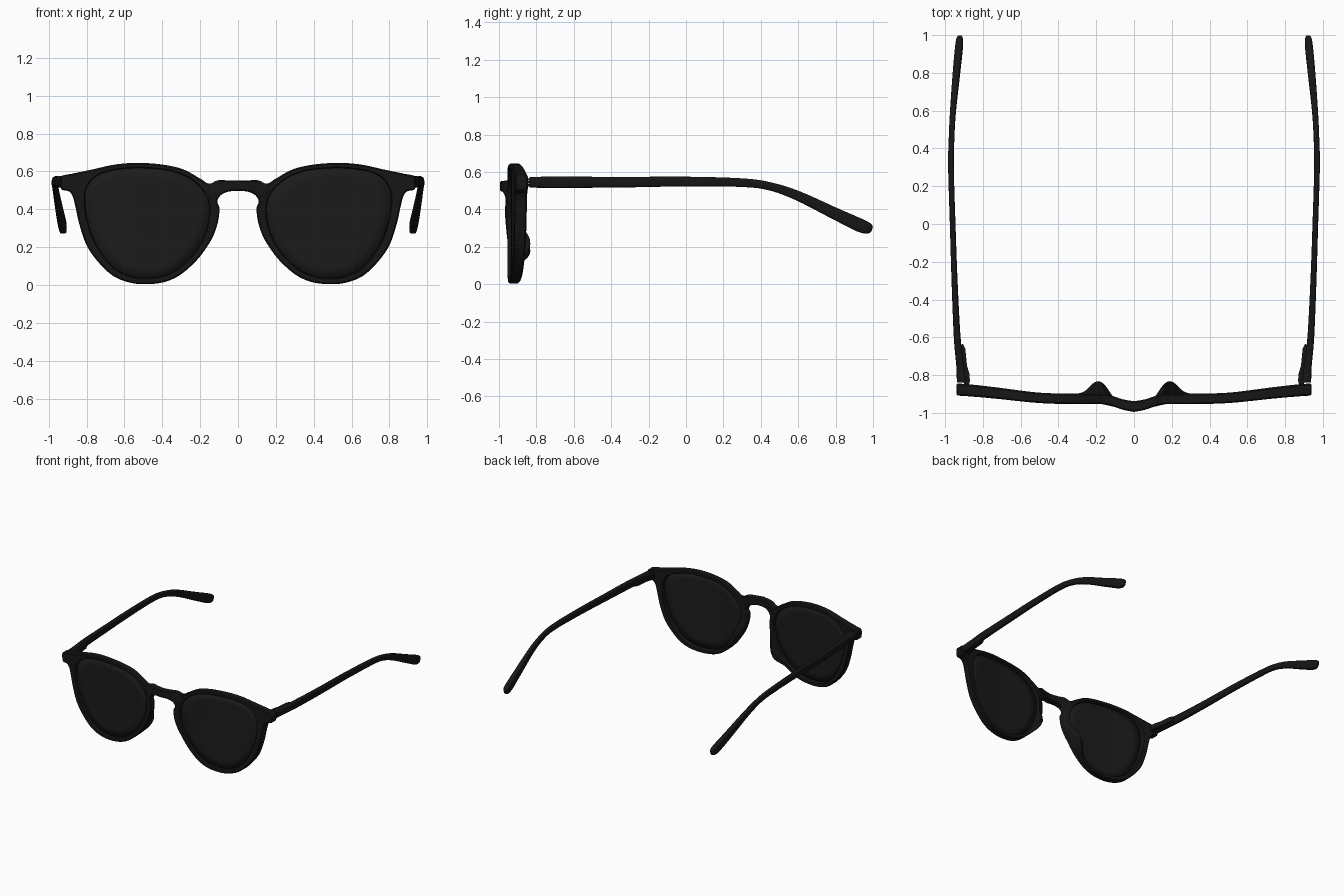
import bpy, bmesh, math
from mathutils import Vector

if "Cube" in bpy.data.objects:
    bpy.data.objects.remove(bpy.data.objects["Cube"])


def spline(pts, closed=False, n=8):
    """Catmull-Rom through tuples of any length."""
    out, c = [], len(pts)
    for i in range(c if closed else c - 1):
        ids = [i - 1, i, i + 1, i + 2]
        q = [pts[k % c] if closed else pts[max(0, min(c - 1, k))] for k in ids]
        for s in range(n):
            t = s / n
            out.append(tuple(0.5 * (2 * b + (d - a) * t + (2 * a - 5 * b + 4 * d - e) * t * t
                                    + (3 * b - a - 3 * d + e) * t ** 3) for a, b, d, e in zip(*q)))
    if not closed:
        out.append(tuple(pts[-1]))
    return out


# front and back y of the frame front, by distance from the middle
DEPTH = spline([(0, -.995, -.938), (.06, -.983, -.928), (.14, -.957, -.903), (.2, -.953, -.9),
                (.3, -.954, -.898), (.5, -.948, -.893), (.72, -.926, -.866),
                (.85, -.914, -.851), (.96, -.907, -.842)], n=6)


def bend(x, d, z):
    """Flat position (d from -1 front to 1 back) to the wrapped frame surface."""
    x0 = abs(x)
    f, b = DEPTH[-1][1:]
    for p, q in zip(DEPTH, DEPTH[1:]):
        if p[0] <= x0 <= q[0]:
            t = (x0 - p[0]) / (q[0] - p[0])
            f, b = p[1] + (q[1] - p[1]) * t, p[2] + (q[2] - p[2]) * t
            break
    # nose pads swell out of the back of the rim
    if d > 0 and z < .45:
        b += .068 * math.exp(-((x0 - .19) / .06) ** 2) * math.exp(-((z - .2) / .11) ** 4)
    return Vector((x, f + (b - f) * (d + 1) / 2, z))


def material(name, col):
    m = bpy.data.materials.new(name)
    m.diffuse_color = col
    m.use_nodes = True
    m.node_tree.nodes["Principled BSDF"].inputs["Base Color"].default_value = m.diffuse_color
    return m


BLACK = material("black_acetate", (.008, .008, .008, 1))
DARK = material("dark_lens", (.011, .011, .011, 1))


def finish(bm, name, mat, mirror=True):
    bmesh.ops.recalc_face_normals(bm, faces=bm.faces)
    me = bpy.data.meshes.new(name)
    bm.to_mesh(me)
    bm.free()
    ob = bpy.data.objects.new(name, me)
    bpy.context.collection.objects.link(ob)
    me.materials.append(mat)
    if mirror:
        ob.modifiers.new("mirror", 'MIRROR')
    return ob


def bridge_rings(bm, rings):
    for a, b in zip(rings, rings[1:]):
        for i in range(len(a)):
            j = (i + 1) % len(a)
            bm.faces.new((a[i], a[j], b[j], b[i]))


def inset(loop, amount):
    """Move a closed 2D loop inward (positive) or outward (negative)."""
    c = len(loop)
    area = sum(loop[i - 1][0] * loop[i][1] - loop[i][0] * loop[i - 1][1] for i in range(c))
    s = amount if area > 0 else -amount
    out = []
    for i in range(c):
        t = (Vector(loop[(i + 1) % c]) - Vector(loop[i - 1])).normalized()
        out.append((loop[i][0] - t.y * s, loop[i][1] + t.x * s))
    return out


# frame front: outline of both rims, bridge and end pieces, with two lens holes
half = [(0, .553), (.06, .553), (.11, .552), (.153, .535), (.2, .562), (.29, .611), (.4, .636),
        (.53, .645), (.65, .636), (.77, .61), (.88, .587), (.932, .575), (.939, .54), (.932, .505),
        (.895, .495), (.874, .47), (.858, .41), (.838, .32), (.8, .21), (.74, .123), (.66, .048),
        (.57, .012), (.475, .004), (.38, .018), (.3, .057), (.22, .128), (.165, .2), (.128, .265),
        (.105, .337), (.098, .405), (.109, .442), (.09, .475), (.05, .493), (0, .496)]
hole_pts = [(.152, .42), (.19, .505), (.27, .57), (.38, .606), (.53, .617), (.66, .605),
            (.75, .573), (.802, .505), (.806, .41), (.79, .32), (.755, .225), (.7, .14), (.64, .08),
            (.56, .045), (.47, .037), (.38, .053), (.29, .107), (.21, .2), (.165, .3)]
outline = spline(half + [(-x, z) for x, z in half[-2:0:-1]], True, 6)
hole = spline(hole_pts, True, 6)
bm = bmesh.new()
caps = {0: [], 3: []}
for loop, b in ((outline, .007), (hole, -.005), ([(-x, z) for x, z in hole], -.005)):
    soft = inset(loop, b)
    rings = [[bm.verts.new((x, d, z)) for x, z in lp]
             for lp, d in ((soft, -1), (loop, -.75), (loop, .75), (soft, 1))]
    bridge_rings(bm, rings)
    for k in caps:
        r = rings[k]
        caps[k] += [bm.edges.get((r[i - 1], r[i])) for i in range(len(r))]
for k, edges in caps.items():
    bmesh.ops.triangle_fill(bm, use_beauty=True, edges=edges, normal=(0, 1 if k else -1, 0))
for v in bm.verts:
    v.co = bend(*v.co)
finish(bm, "frame_front", BLACK, mirror=False)

# lenses: concentric rings following the wrap of the frame
bm = bmesh.new()
edge, mid = inset(hole, -.006), Vector((.48, .34))
rings = []
for s in (1, .8, .6, .4, .2):
    ring = [mid + (Vector(p) - mid) * s for p in edge]
    rings.append([bm.verts.new(bend(p.x, -.2, p.y)) for p in ring])
bridge_rings(bm, rings)
bm.faces.new(rings[-1])
ob = finish(bm, "lenses", DARK)
sol = ob.modifiers.new("thickness", 'SOLIDIFY')
sol.thickness, sol.offset = .012, 0

# temples: rounded section swept along the arm (y, x, z, half width, half height)
arm = [(-.838, .912, .545, .026, .028), (-.75, .92, .545, .021, .03), (-.6, .936, .545, .018, .03),
       (-.3, .95, .546, .016, .028), (0, .96, .549, .015, .026), (.3, .969, .543, .015, .023),
       (.45, .966, .523, .015, .022), (.6, .958, .472, .016, .026), (.8, .94, .376, .02, .032),
       (.93, .927, .315, .021, .036), (.98, .923, .298, .017, .028), (.995, .922, .293, .007, .012)]
path = spline(arm, n=6)
bm = bmesh.new()
rings = []
for i, (y, x, z, hx, hz) in enumerate(path):
    p, q = path[max(0, i - 1)], path[min(len(path) - 1, i + 1)]
    t = Vector((0, q[0] - p[0], q[2] - p[2])).normalized()
    ring = []
    for k in range(20):
        c, s = math.cos(k * math.tau / 20), math.sin(k * math.tau / 20)
        u = math.copysign(abs(c) ** .55, c) * hx
        w = math.copysign(abs(s) ** .55, s) * hz
        ring.append(bm.verts.new((x + u, y - t.z * w, z + t.y * w)))
    rings.append(ring)
bridge_rings(bm, rings)
bm.faces.new(rings[0])
bm.faces.new(rings[-1])
finish(bm, "temples", BLACK)


# hinges: tapered plate on the arm, knuckle barrels at the joint
bm = bmesh.new()
plate = [(.868, -.835), (.872, -.79), (.884, -.75), (.893, -.66), (.905, -.635), (.925, -.64),
         (.915, -.835)]
bridge_rings(bm, [[bm.verts.new((x, y, z)) for x, y in plate] for z in (.525, .565)])
bmesh.ops.holes_fill(bm, edges=bm.edges)
for z in (.53, .545, .56):
    r = bmesh.ops.create_cone(bm, cap_ends=True, segments=16, radius1=.016, radius2=.016, depth=.013)
    bmesh.ops.translate(bm, verts=r["verts"], vec=(.886, -.838, z))
finish(bm, "hinges", BLACK)

bpy.ops.object.select_all(action='SELECT')
bpy.context.view_layer.objects.active = ob
bpy.ops.object.shade_smooth_by_angle(angle=math.radians(40))
